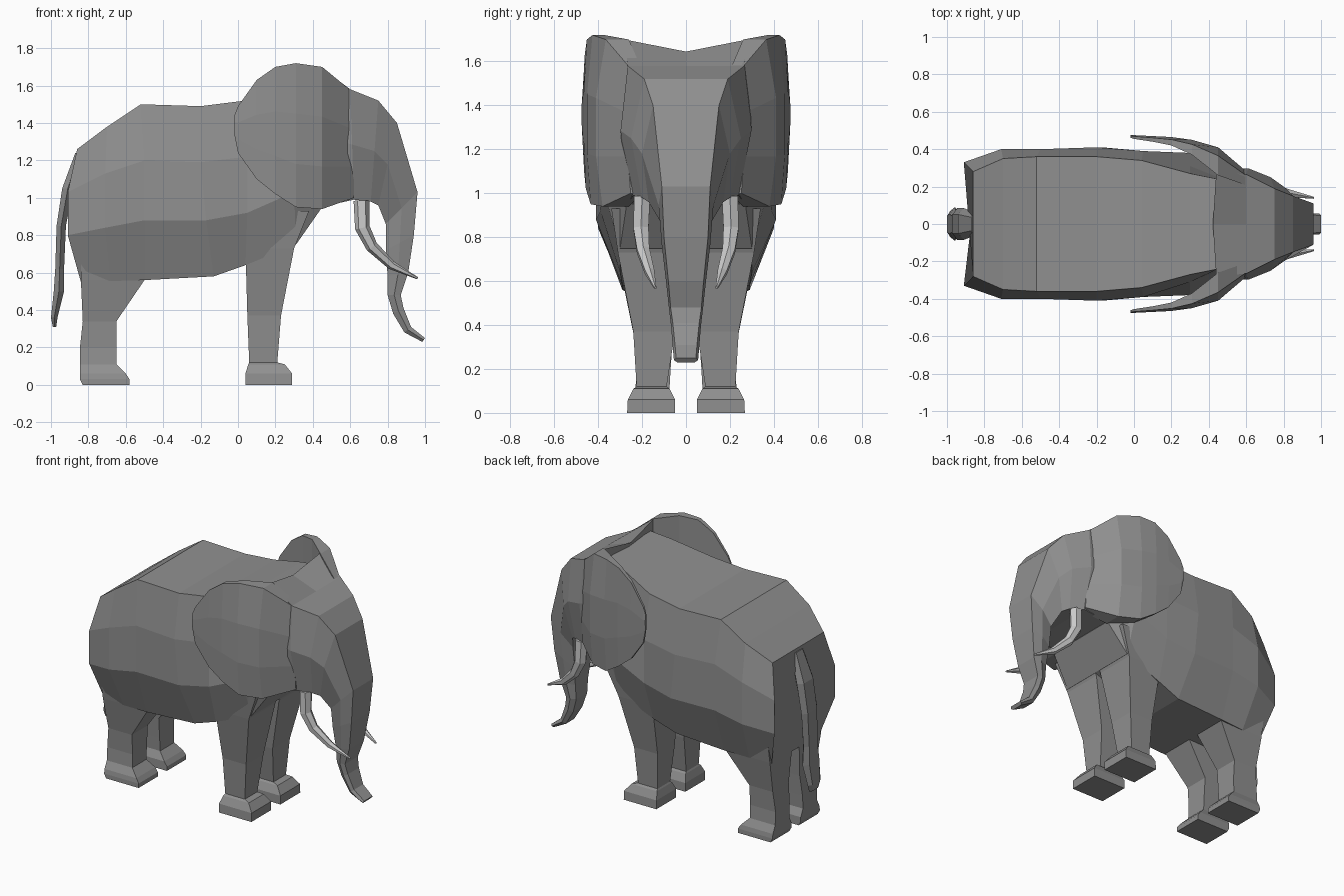
import bpy, bmesh, math
from mathutils import Vector


def material(name, value):
    m = bpy.data.materials.new(name)
    m.diffuse_color = (value, value, value, 1)
    return m


hide = material("dark_grey_hide", .28)
ivory = material("ivory", .95)


def loft(name, rings, mirror=False, mat=hide):
    """Skin a closed, capped surface through rings of equal point count."""
    bm = bmesh.new()
    vs = [[bm.verts.new(p) for p in r] for r in rings]
    n = len(rings[0])
    for a, b in zip(vs, vs[1:]):
        for i in range(n):
            j = (i + 1) % n
            bm.faces.new((a[i], a[j], b[j], b[i]))
    bm.faces.new(vs[0])
    bm.faces.new(vs[-1])
    bmesh.ops.recalc_face_normals(bm, faces=bm.faces)
    me = bpy.data.meshes.new(name)
    bm.to_mesh(me)
    bm.free()
    me.materials.append(mat)
    ob = bpy.data.objects.new(name, me)
    bpy.context.collection.objects.link(ob)
    if mirror:
        m = ob.modifiers.new("mirror", 'MIRROR')
        m.use_axis = (False, True, False)
        m.use_mirror_merge = False
    return ob


def both_sides(half):
    """Complete a half ring by reflecting it across y = 0."""
    return half + [(x, -y, z) for x, y, z in reversed(half)]


# Body: half sections from back edge down to belly, rump to neck
body = [
    [(-.86, .28, 1.26), (-.91, .33, 1.03), (-.91, .33, .80), (-.84, .26, .55)],
    [(-.70, .35, 1.38), (-.71, .40, 1.13), (-.71, .40, .84), (-.68, .28, .555)],
    [(-.52, .36, 1.50), (-.50, .40, 1.20), (-.50, .40, .88), (-.50, .29, .56)],
    [(-.20, .36, 1.49), (-.20, .41, 1.19), (-.17, .41, .88), (-.13, .29, .58)],
    [(.04, .34, 1.52), (.05, .39, 1.22), (.05, .39, .92), (.04, .30, .64)],
    [(.30, .27, 1.60), (.30, .31, 1.32), (.30, .38, 1.03), (.31, .30, .75)],
    [(.45, .24, 1.63), (.45, .25, 1.35), (.45, .30, 1.10), (.45, .27, .95)],
]
loft("body", [both_sides(h) for h in body])

# Head and trunk: front point, back point, then front, middle and back half widths
head = [
    (.44, 1.70, .44, .95, .28, .28, .27),
    (.60, 1.58, .62, .99, .265, .298, .24),
    (.75, 1.52, .71, .98, .19, .25, .20),
    (.85, 1.40, .75, .96, .15, .20, .17),
    (.96, 1.03, .79, .86, .11, .125, .11),
    (.94, .80, .79, .72, .10, .11, .09),
    (.91, .60, .80, .58, .08, .09, .07),
    (.87, .48, .80, .48, .07, .078, .06),
    (.885, .41, .83, .38, .06, .068, .05),
    (.925, .31, .89, .28, .05, .06, .045),
    (1.0, .25, .985, .23, .045, .055, .04),
]
rings = []
for i, (fx, fz, bx, bz, wf, wm, wb) in enumerate(head):
    dip = .055 if i == 0 else 0  # notch in the crown between the ears
    rings.append([(fx - dip / 3, 0, fz - dip)] + both_sides([
        (bx, -wb, bz), ((fx + bx) / 2, -wm, (fz + bz) / 2), (fx, -wf, fz)])[::1][3:]
        + both_sides([(fx, -wf, fz), ((fx + bx) / 2, -wm, (fz + bz) / 2), (bx, -wb, bz)])[2::-1][::1])
# order: crown, left side front to back, right side back to front
loft("head_and_trunk", rings)

# Ears: x, bottom, top, outer and inner distance from the middle
ear = [
    (-.02, 1.34, 1.44, .475, .462),
    (.00, 1.24, 1.49, .475, .455),
    (.10, 1.10, 1.63, .47, .44),
    (.20, 1.02, 1.70, .465, .42),
    (.31, .95, 1.72, .45, .37),
    (.45, .94, 1.70, .41, .26),
    (.62, 1.0, 1.56, .265, .20),
]
rings = []
for x, zb, zt, yo, yi in ear:
    h, t = zt - zb, yo - yi
    rings.append([(x, yo - .3 * t, zt), (x, yo, zt - .35 * h), (x, yo, zb + .3 * h),
                  (x, yo - .2 * t, zb), (x, yi, zb), (x, yi, zt)])
loft("ear", rings, mirror=True)

# Legs: rectangular sections z, x range, y range
legs = {
    "front_leg": [
        (.93, .05, .38, .05, .34), (.73, .04, .30, .02, .31), (.37, .05, .23, .05, .24),
        (.12, .06, .21, .088, .225), (.11, .055, .25, .075, .24),
        (.06, .04, .29, .05, .265), (0, .04, .29, .05, .268)],
    "hind_leg": [
        (.80, -.84, -.42, .04, .32), (.56, -.84, -.50, .04, .28), (.34, -.83, -.65, .06, .235),
        (.20, -.845, -.65, .07, .225), (.11, -.845, -.65, .075, .23),
        (.06, -.845, -.60, .05, .255), (.03, -.845, -.58, .05, .26), (0, -.83, -.58, .05, .26)],
}
for name, secs in legs.items():
    loft(name, [[(x0, y0, z), (x1, y0, z), (x1, y1, z), (x0, y1, z)]
                for z, x0, x1, y0, y1 in secs], mirror=True)

# Tusks: tapering six-sided tubes along a curved path
path = [Vector(p) for p in [(.66, .20, .985), (.665, .205, .84), (.715, .195, .74),
                            (.82, .165, .64), (.96, .14, .57)]]
rings = []
for i, (p, r) in enumerate(zip(path, [.042, .04, .033, .024, .006])):
    d = (path[min(i + 1, 4)] - path[max(i - 1, 0)]).normalized()
    u = d.cross(Vector((0, 1, 0))).normalized()
    v = d.cross(u)
    rings.append([p + r * (u * math.cos(a) + v * math.sin(a))
                  for a in (k * math.tau / 6 for k in range(6))])
loft("tusk", rings, mirror=True, mat=ivory)

# Tail: flattened strap, z, x range, half width
tail = [(1.24, -.87, -.83, .06), (1.05, -.94, -.88, .085), (.85, -.97, -.92, .085),
        (.62, -.977, -.93, .075), (.50, -.985, -.93, .09), (.36, -1.0, -.965, .07),
        (.31, -.99, -.972, .05)]
loft("tail", [both_sides([(x0, w * .6, z), ((x0 + x1) / 2, w, z), (x1, w * .6, z)])
              for z, x0, x1, w in tail])
